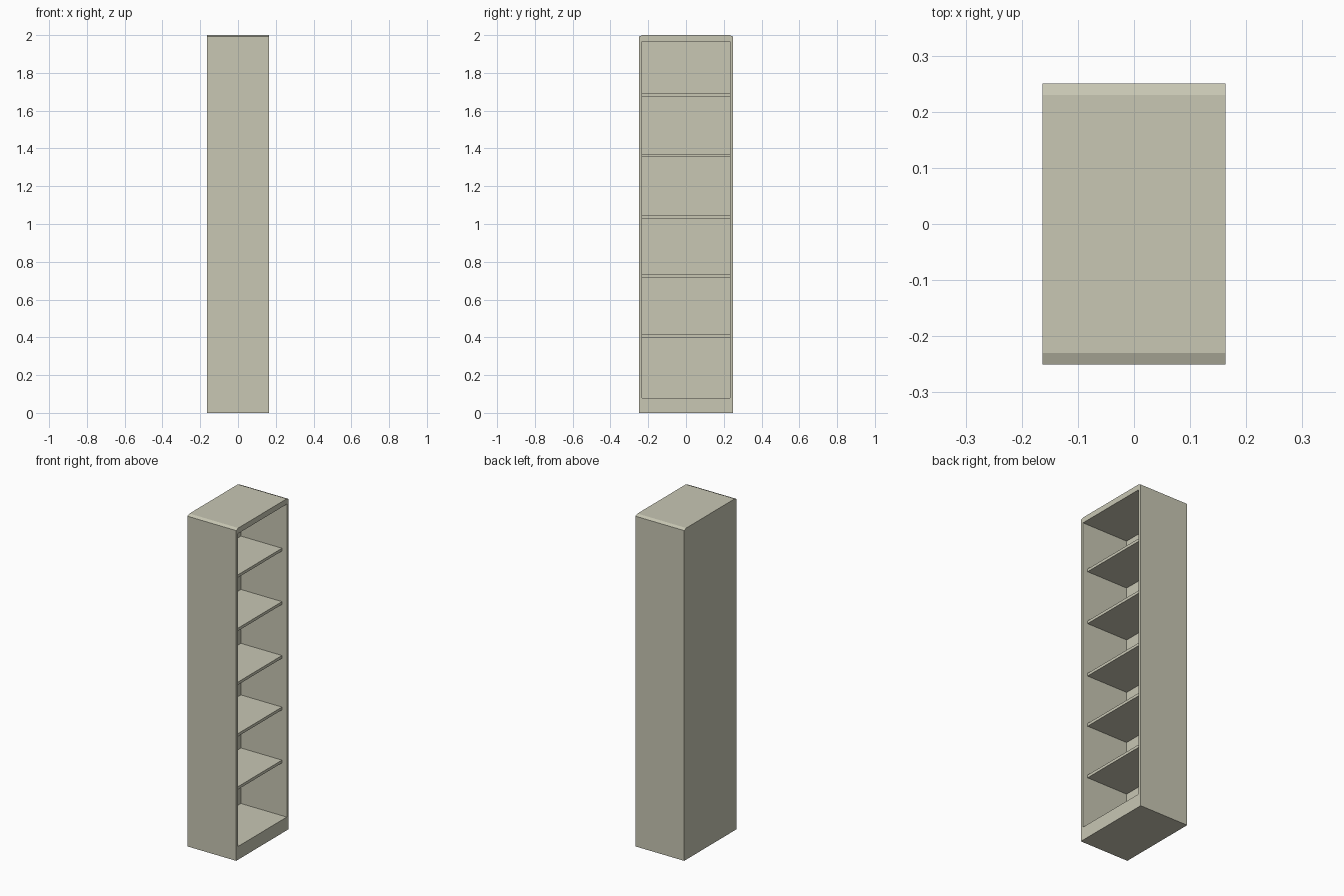
import bpy, bmesh
from mathutils import Vector

if "Cube" in bpy.data.objects:
    bpy.data.objects.remove(bpy.data.objects["Cube"])

# Overall sizes
DEPTH = 0.163      # half size along x
WIDTH = 0.25       # half size along y
INNER = 0.232      # half width of the opening
BACK = -0.143      # inner face of the back panel

paint = bpy.data.materials.new("warm_grey_beige")
paint.diffuse_color = (0.578, 0.571, 0.456, 1.0)
paint.use_nodes = True
paint.node_tree.nodes["Principled BSDF"].inputs["Base Color"].default_value = paint.diffuse_color


def prism(name, profile, x0, x1):
    """Extrude a closed (y, z) profile from x0 to x1."""
    bm = bmesh.new()
    face = bm.faces.new([bm.verts.new((x0, y, z)) for y, z in profile])
    ext = bmesh.ops.extrude_face_region(bm, geom=[face])
    verts = [g for g in ext["geom"] if isinstance(g, bmesh.types.BMVert)]
    bmesh.ops.translate(bm, verts=verts, vec=Vector((x1 - x0, 0, 0)))
    bmesh.ops.recalc_face_normals(bm, faces=bm.faces[:])
    mesh = bpy.data.meshes.new(name)
    bm.to_mesh(mesh)
    bm.free()
    mesh.materials.append(paint)
    obj = bpy.data.objects.new(name, mesh)
    bpy.context.collection.objects.link(obj)
    return obj


def rect(y, z0, z1):
    return [(-y, z0), (y, z0), (y, z1), (-y, z1)]


# Cabinet body: box with the upper side edges slightly bevelled
carcass = prism("carcass", [(-WIDTH, 0), (WIDTH, 0), (WIDTH, 1.992), (0.23, 2.0),
                            (-0.23, 2.0), (-WIDTH, 1.992)], -DEPTH, DEPTH)

# Hollow interior, open towards +x
cutter = prism("interior_cutter", rect(INNER, 0.08, 1.967), BACK, DEPTH + 0.1)
cutter.hide_render = True
cutter.hide_viewport = True
cut = carcass.modifiers.new("hollow", "BOOLEAN")
cut.operation = "DIFFERENCE"
cut.solver = "EXACT"
cut.object = cutter

# Shelves, set back from the opening
for i, z in enumerate((0.398, 0.718, 1.029, 1.354, 1.676)):
    prism(f"shelf_{i + 1}", rect(INNER, z, z + 0.017), BACK, 0.131)
